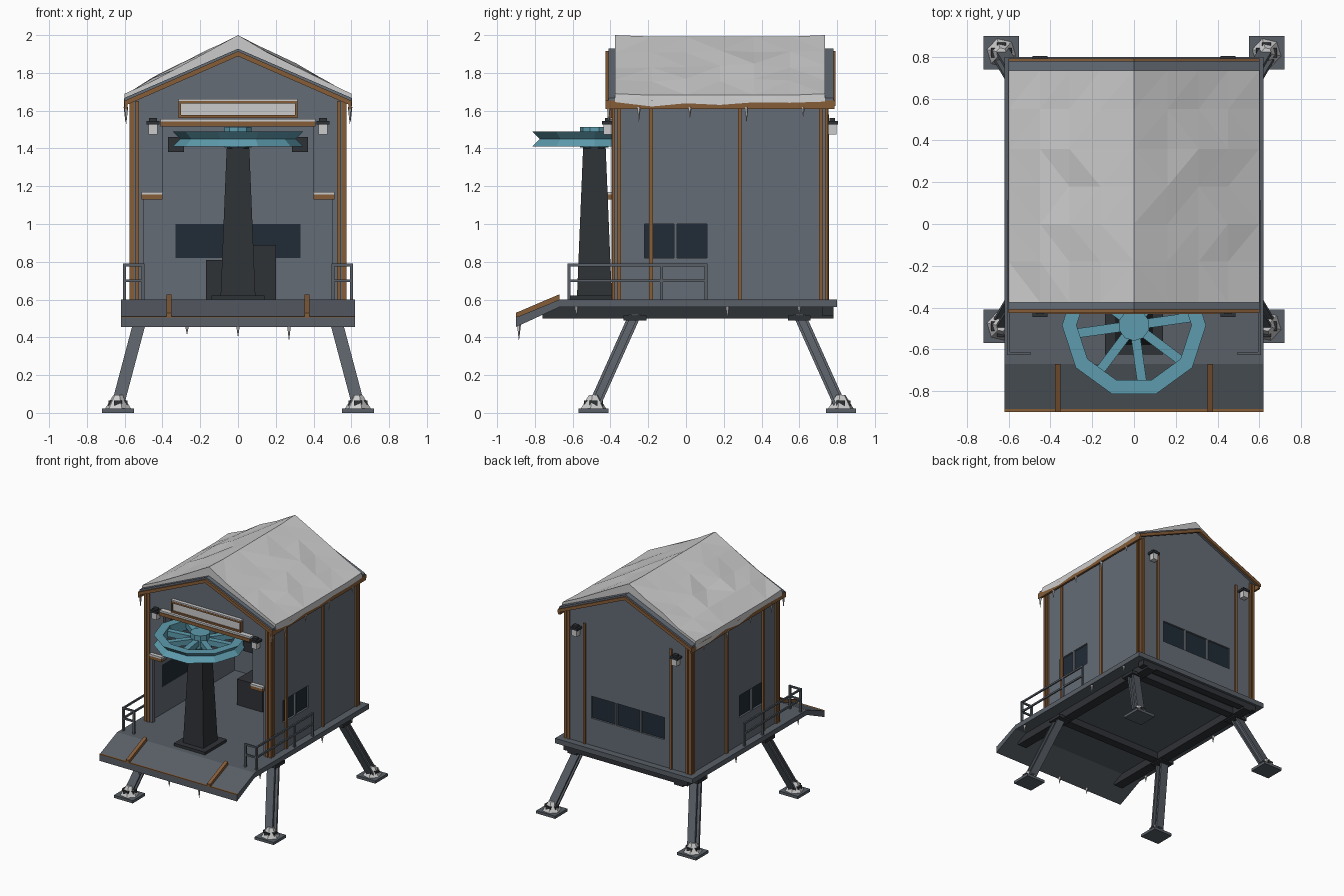
import bpy, bmesh, math, random
from mathutils import Vector, Matrix
random.seed(4)

def mat(name, c):
    m = bpy.data.materials.new(name)
    m.diffuse_color = (*c, 1)
    return m
WALL = mat("blue_grey", (.13, .15, .18))
STEEL = mat("steel", (.10, .115, .135))
DARK = mat("dark_metal", (.028, .032, .037))
WOOD = mat("wood", (.24, .11, .04))
SNOW = mat("snow", (.58, .58, .6))
TEAL = mat("teal_paint", (.11, .33, .42))
GLASS = mat("glass", (.015, .025, .037))

def finish(name, bm, m):
    bmesh.ops.recalc_face_normals(bm, faces=bm.faces)
    me = bpy.data.meshes.new(name)
    bm.to_mesh(me)
    bm.free()
    me.materials.append(m)
    ob = bpy.data.objects.new(name, me)
    bpy.context.collection.objects.link(ob)
    return ob

def boxes(name, m, *specs):
    # each spec is x0, x1, y0, y1, z0, z1
    bm = bmesh.new()
    for x0, x1, y0, y1, z0, z1 in specs:
        mx = Matrix.Translation(((x0+x1)/2, (y0+y1)/2, (z0+z1)/2)) @ Matrix.Diagonal((x1-x0, y1-y0, z1-z0, 1))
        bmesh.ops.create_cube(bm, size=1, matrix=mx)
    return finish(name, bm, m)

def prism(name, m, pts, a, b, axis='y'):
    # extrude a profile (x,z along y) or (y,z along x)
    bm = bmesh.new()
    put = (lambda p, t: (p[0], t, p[1])) if axis == 'y' else (lambda p, t: (t, p[0], p[1]))
    f = bm.faces.new([bm.verts.new(put(p, a)) for p in pts])
    g = bmesh.ops.extrude_face_region(bm, geom=[f])
    d = Vector(put((0, 0), b - a))
    bmesh.ops.translate(bm, vec=d, verts=[v for v in g['geom'] if isinstance(v, bmesh.types.BMVert)])
    return finish(name, bm, m)

def cone(name, m, loc, r1, r2, h, n, turn=0.0):
    bm = bmesh.new()
    bmesh.ops.create_cone(bm, cap_ends=True, segments=n, radius1=r1, radius2=r2, depth=h,
                          matrix=Matrix.Translation((loc[0], loc[1], loc[2]+h/2)) @ Matrix.Rotation(turn, 4, 'Z'))
    return finish(name, bm, m)

def icicle(x, y, z, h):
    cone("icicle", SNOW, (x, y, z-h), .001, .011, h, 5)

# Deck, ramp and the frame beneath
boxes("deck", STEEL, (-.62, .62, -.67, .80, .56, .60))
prism("ramp", STEEL, [(-.67, .60), (-.90, .505), (-.90, .455), (-.67, .56)], -.62, .62, 'x')
boxes("ramp_edge_strip", WOOD, (-.62, .62, -.90, -.885, .502, .511))
for s in (-1, 1):
    x = .365*s
    prism("ramp_cleat", WOOD, [(-.67, .60), (-.67, .628), (-.90, .53), (-.90, .505)], x-.014, x+.014, 'x')
boxes("under_frame", DARK, *[(s*.48-.04, s*.48+.04, -.76, .78, .50, .56) for s in (-1, 1)],
      *[(-.5, .5, y-.035, y+.035, .505, .56) for y in (-.28, .62)], (-.56, .56, .72, .78, .515, .56))

# Splayed H-section legs with snowy feet
H = [(-.034, -.034), (.034, -.034), (.034, -.018), (.01, -.018), (.01, .018), (.034, .018),
     (.034, .034), (-.034, .034), (-.034, .018), (-.01, .018), (-.01, -.018), (-.034, -.018)]
for s in (-1, 1):
    for ty, fy in ((-.27, -.49), (.60, .82)):
        bm = bmesh.new()
        rings = [[bm.verts.new((cx+a, cy+b, z)) for a, b in H]
                 for cx, cy, z in ((s*.64, fy, .03), (s*.51, ty, .52))]
        for r in rings:
            bm.faces.new(r)
        for i in range(12):
            j = (i+1) % 12
            bm.faces.new((rings[0][i], rings[0][j], rings[1][j], rings[1][i]))
        finish("leg", bm, STEEL)
        X = s*.635
        boxes("foot_plate", STEEL, (X-.085, X+.085, fy-.08, fy+.08, 0, .022))
        boxes("foot_clamp", DARK, (X-.05, X+.05, fy-.022, fy+.022, .02, .065), (X-.022, X+.022, fy-.05, fy+.05, .02, .065))
        cone("foot_snow", SNOW, (X, fy, .02), .072, .025, .075, 6, .3)
        boxes("leg_cap", DARK, (s*.51-.06, s*.51+.06, ty-.06, ty+.06, .49, .515))

# Walls with openings
prism("front_wall", WALL, [(-.56, .6), (-.5, .6), (-.5, 1.13), (-.4, 1.13), (-.4, 1.52), (.4, 1.52), (.4, 1.13),
      (.5, 1.13), (.5, .6), (.56, .6), (.56, 1.655), (0, 1.90), (-.56, 1.655)], -.385, -.355)
boxes("back_wall", WALL, (-.56, -.33, .715, .745, .6, 1.655), (.33, .56, .715, .745, .6, 1.655),
      (-.33, .33, .715, .745, .6, .82), (-.33, .33, .715, .745, 1.0, 1.655))
prism("back_gable", WALL, [(-.56, 1.655), (.56, 1.655), (0, 1.90)], .715, .745)
boxes("back_glass", GLASS, (-.33, .33, .718, .73, .82, 1.0))
boxes("back_mullions", WALL, *[(x-.008, x+.008, .725, .747, .82, 1.0) for x in (-.11, .11)])
for s in (-1, 1):
    def side(name, m, *sp):
        boxes(name, m, *[(min(s*a, s*b), max(s*a, s*b), *r) for a, b, *r in sp])
    side("side_wall", WALL, (.53, .56, -.355, -.22, .6, 1.655), (.53, .56, .11, .715, .6, 1.655),
         (.53, .56, -.22, .11, .6, .82), (.53, .56, -.22, .11, 1.0, 1.655))
    side("side_glass", GLASS, (.533, .545, -.22, .11, .82, 1.0))
    side("side_mullion", WALL, (.54, .562, -.063, -.047, .82, 1.0))
    # Timber posts and battens
    side("side_battens", WOOD, *[(.556, .574, y-.01, y+.01, .6, 1.63) for y in (-.185, .285)])
    side("corner_posts", WOOD, (.55, .574, -.392, -.375, .6, 1.65), (.556, .574, -.366, -.345, .6, 1.64),
         (.524, .543, -.394, -.38, .6, 1.65), (.55, .574, .735, .752, .6, 1.65),
         (.556, .574, .705, .726, .6, 1.64), (.524, .543, .74, .754, .6, 1.65), (.38, .40, .74, .756, .6, 1.58))
    # Door shoulder ledges
    side("shoulder_ledge", WOOD, (.4, .51, -.415, -.35, 1.13, 1.155))
    side("shoulder_snow", SNOW, (.4, .51, -.415, -.383, 1.155, 1.17))
    # Railings
    side("railing", STEEL, *[(.592, .608, y-.008, y+.008, .6, .79) for y in (-.62, -.13, .105)],
         (.495, .51, -.628, -.612, .6, .79),
         *[(.594, .606, -.62, .105, z-.007, z+.007) for z in (.70, .783)],
         *[(.5, .6, -.626, -.614, z-.007, z+.007) for z in (.70, .783)])
    # Lanterns, front and back
    for y, d in ((-.385, -1), (.745, 1)):
        c = y + d*.03
        side("lantern_cap", DARK, (.415, .485, c-.03, c+.03, 1.528, 1.545), (.43, .47, c-.015, c+.015, 1.545, 1.56),
             (.44, .46, min(y, c), max(y, c), 1.51, 1.535))
        side("lantern_glass", SNOW, (.427, .473, c-.022, c+.022, 1.475, 1.528))
    side("guide_block", DARK, (.285, .37, -.34, -.24, 1.38, 1.46))
    side("eave_fascia", WOOD, (.585, .602, -.425, .785, 1.61, 1.655))
    for y, h in ((-.25, .08), (.02, .06), (.32, .08), (.62, .05)):
        icicle(s*.595, y, 1.62, h)
    icicle(s*.592, -.41, 1.62, .09)
    for y, h in ((-.58, .05), (.22, .06), (.6, .04)):
        icicle(s*.605, y, .56, h)
for x, h in ((-.27, .05), (0, .06), (.27, .08)):
    icicle(x, -.885, .465, h)

# Roof slab and gable trims
prism("roof", WALL, [(-.6, 1.64), (0, 1.90), (.6, 1.64), (.6, 1.668), (0, 1.928), (-.6, 1.668)], -.41, .78)
for a, b in ((-.425, -.405), (.772, .792)):
    prism("gable_trim", WOOD, [(-.602, 1.625), (0, 1.888), (.602, 1.625), (.602, 1.652), (0, 1.915), (-.602, 1.652)], a, b)

# Uneven faceted snow blanket on the roof
bm = bmesh.new()
xs = [-.6, -.45, -.31, -.16, 0, .16, .31, .45, .6]
rows = []
for j, y in enumerate((-.375, -.18, 0, .18, .36, .55, .735)):
    end = j in (0, 6)
    top = [(x, y, 2.0 - .517*abs(x) + (random.uniform(-.016, .012) if 0 < abs(x) < .6 else (0 if end else -.008)))
           for x in xs]
    lip = [random.uniform(1.615, 1.648) for _ in (0, 1)]
    under = [(.604, y, lip[0]), (.585, y, 1.66), (0, y, 1.915), (-.585, y, 1.66), (-.604, y, lip[1])]
    rows.append([bm.verts.new(p) for p in top + under])
n = len(rows[0])
for a, b in zip(rows, rows[1:]):
    for i in range(n):
        bm.faces.new((a[i], a[(i+1) % n], b[(i+1) % n], b[i]))
bm.faces.new(rows[0])
bm.faces.new(rows[-1])
bmesh.ops.triangulate(bm, faces=bm.faces)
finish("roof_snow", bm, SNOW)

# Door header and blank sign board
boxes("header_beam", WOOD, (-.41, .41, -.43, -.38, 1.515, 1.542))
boxes("header_snow", SNOW, (-.41, .41, -.425, -.385, 1.542, 1.556))
boxes("sign_panel", SNOW, (-.305, .305, -.405, -.383, 1.575, 1.638))
boxes("sign_frame", WOOD, (-.315, .315, -.415, -.383, 1.638, 1.652), (-.315, .315, -.415, -.383, 1.562, 1.576),
      (-.315, -.303, -.415, -.383, 1.57, 1.645), (.303, .315, -.415, -.383, 1.57, 1.645))
boxes("sign_snow", SNOW, (-.315, .315, -.413, -.385, 1.652, 1.662))

# Pylon and cable wheel
WY = -.485
boxes("pylon_base", DARK, (-.14, .14, WY-.14, WY+.14, .6, .622))
cone("pylon", DARK, (0, WY, .62), .092*2**.5, .06*2**.5, .78, 4, math.pi/4)
cone("wheel_collar", DARK, (0, WY, 1.385), .06, .06, .04, 10)
cone("wheel_hub", TEAL, (0, WY, 1.405), .075, .075, .108, 10)
bm = bmesh.new()
prof = [(.275, 1.41), (.345, 1.41), (.305, 1.45), (.345, 1.49), (.275, 1.49)]
rings = [[bm.verts.new((r*math.cos(k*math.pi/5), WY + r*math.sin(k*math.pi/5), z)) for r, z in prof] for k in range(10)]
for k in range(10):
    a, b = rings[k], rings[(k+1) % 10]
    for i in range(5):
        bm.faces.new((a[i], a[(i+1) % 5], b[(i+1) % 5], b[i]))
for k in range(8):
    mx = (Matrix.Translation((0, WY, 1.45)) @ Matrix.Rotation(math.radians(8 + 45*k), 4, 'Z')
          @ Matrix.Translation((.17, 0, 0)) @ Matrix.Diagonal((.23, .045, .045, 1)))
    bmesh.ops.create_cube(bm, size=1, matrix=mx)
finish("cable_wheel", bm, TEAL)

# Machinery inside
boxes("motor_cabinet", DARK, (-.17, .06, .23, .48, .6, .81))
boxes("control_cabinet", DARK, (.06, .20, .26, .52, .6, .89))
